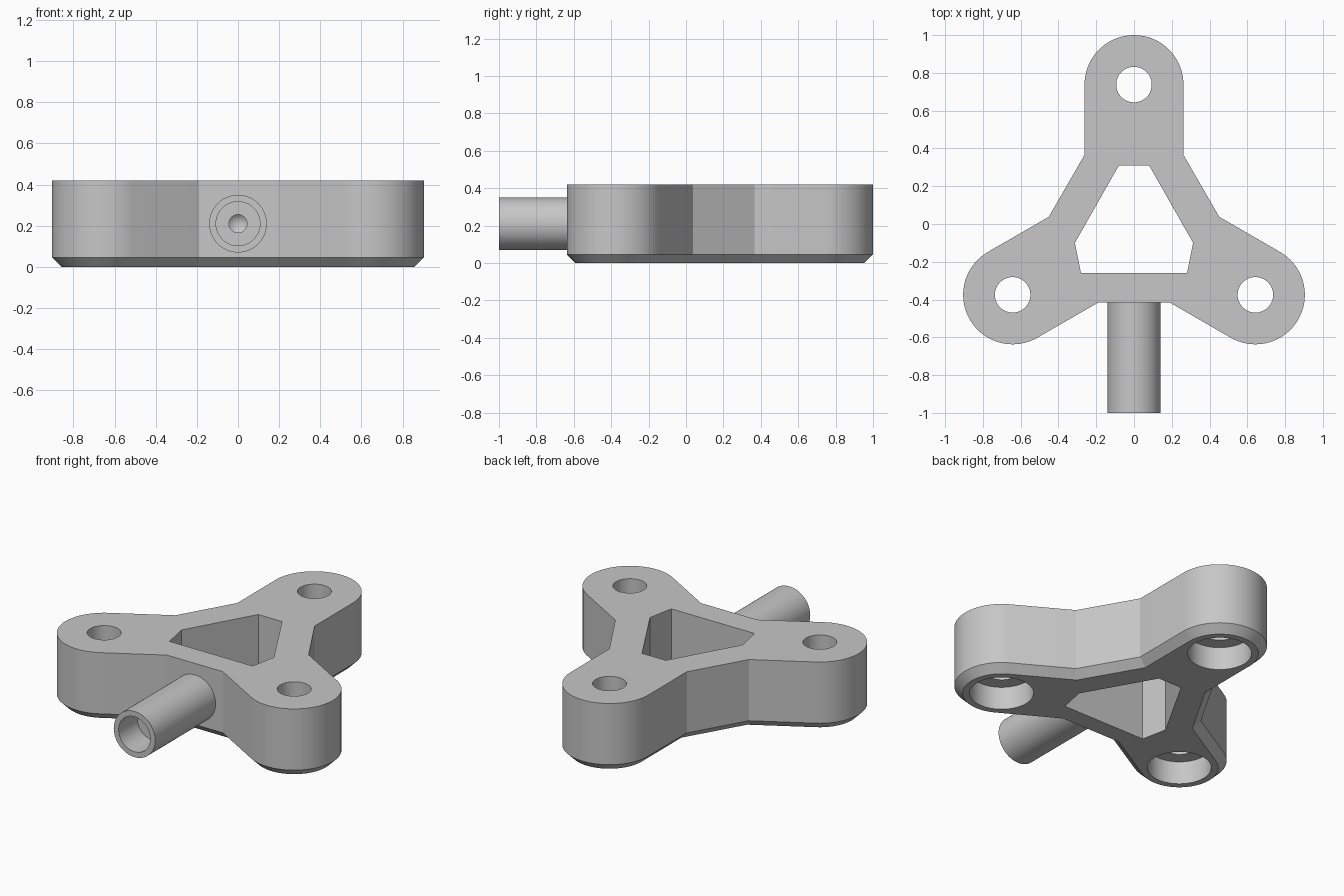
import bpy, bmesh
from math import sin, cos, pi, radians
from mathutils import Matrix, Vector

if "Cube" in bpy.data.objects:
    bpy.data.objects.remove(bpy.data.objects["Cube"], do_unlink=True)

HEIGHT, CHAMFER = 0.42, 0.046
CENTRE_Y = -0.004          # centre of the three-arm pattern
REACH, ARM_R = 0.742, 0.262
HUB_Y = 0.37               # where an arm leaves the hub

grey = bpy.data.materials.new("light_grey")
grey.use_nodes = True
GREY = (0.57, 0.57, 0.57, 1)
grey.diffuse_color = GREY
grey.node_tree.nodes["Principled BSDF"].inputs["Base Color"].default_value = GREY


def make_object(name, bm):
    bmesh.ops.recalc_face_normals(bm, faces=bm.faces)
    mesh = bpy.data.meshes.new(name)
    bm.to_mesh(mesh)
    bm.free()
    mesh.materials.append(grey)
    obj = bpy.data.objects.new(name, mesh)
    bpy.context.collection.objects.link(obj)
    return obj


def prism(name, outline, z0, z1, chamfer=0):
    bm = bmesh.new()
    base = bm.faces.new([bm.verts.new((x, y, z0)) for x, y in outline])
    rim = list(base.edges)
    top = bmesh.ops.extrude_face_region(bm, geom=[base], use_keep_orig=True)["geom"]
    bmesh.ops.translate(bm, vec=(0, 0, z1 - z0),
                        verts=[g for g in top if isinstance(g, bmesh.types.BMVert)])
    bmesh.ops.recalc_face_normals(bm, faces=bm.faces)
    if chamfer:
        bmesh.ops.bevel(bm, geom=rim, offset=chamfer, offset_type='OFFSET',
                        segments=1, affect='EDGES')
    return make_object(name, bm)


def circle(cx, cy, r, n=64):
    return [(cx + r * cos(2 * pi * i / n), cy + r * sin(2 * pi * i / n)) for i in range(n)]


def activate(obj):
    bpy.ops.object.select_all(action='DESELECT')
    obj.select_set(True)
    bpy.context.view_layer.objects.active = obj


def cut(obj, cutter):
    cutter.hide_render = True
    mod = obj.modifiers.new("cut", 'BOOLEAN')
    mod.operation, mod.solver, mod.object = 'DIFFERENCE', 'EXACT', cutter
    activate(obj)
    bpy.ops.object.modifier_apply(modifier=mod.name)
    bpy.data.objects.remove(cutter, do_unlink=True)


# One arm outline: hub corner, round end, hub corner; repeated three times
ARC = 36
arm = [Vector((ARM_R, HUB_Y))]
arm += [Vector((ARM_R * cos(pi * i / ARC), REACH + ARM_R * sin(pi * i / ARC)))
        for i in range(ARC + 1)]
arm.append(Vector((-ARM_R, HUB_Y)))
outline, ends = [], []
for k in range(3):
    turn = Matrix.Rotation(radians(120 * k), 2)
    shift = Vector((0, CENTRE_Y))
    outline += [tuple(turn @ p + shift) for p in arm]
    ends.append(turn @ Vector((0, REACH)) + shift)

# Three-armed body with chamfered underside
body = prism("three_arm_body", outline, 0, HEIGHT, CHAMFER)

# Central window
half = [(0.08, 0.31), (0.313, -0.10), (0.281, -0.26)]
window = half + [(-x, y) for x, y in reversed(half)]
cut(body, prism("window_cutter", window, -0.1, HEIGHT + 0.1))

# Through holes with wide counterbores below
for e in ends:
    cut(body, prism("hole_cutter", circle(e.x, e.y, 0.094), -0.1, HEIGHT + 0.1))
    cut(body, prism("counterbore_cutter", circle(e.x, e.y, 0.177), -0.1, 0.14))

# Hollow stem: profile of (radius, y) turned about the y axis
profile = [(0, -0.66), (0.044, -0.70), (0.044, -0.82), (0.107, -0.82),
           (0.107, -1), (0.14, -1), (0.14, -0.40), (0, -0.40)]
bm = bmesh.new()
verts = [bm.verts.new((r, y, 0)) for r, y in profile]
edges = [bm.edges.new(pair) for pair in zip(verts, verts[1:])]
bmesh.ops.spin(bm, geom=verts + edges, cent=(0, 0, 0), axis=(0, 1, 0),
               angle=2 * pi, steps=64)
bmesh.ops.remove_doubles(bm, verts=bm.verts, dist=1e-4)
bmesh.ops.translate(bm, verts=bm.verts, vec=(0, 0, 0.21))
stem = make_object("hollow_stem", bm)

for obj in (body, stem):
    activate(obj)
    bpy.ops.object.shade_smooth_by_angle(angle=radians(20))
